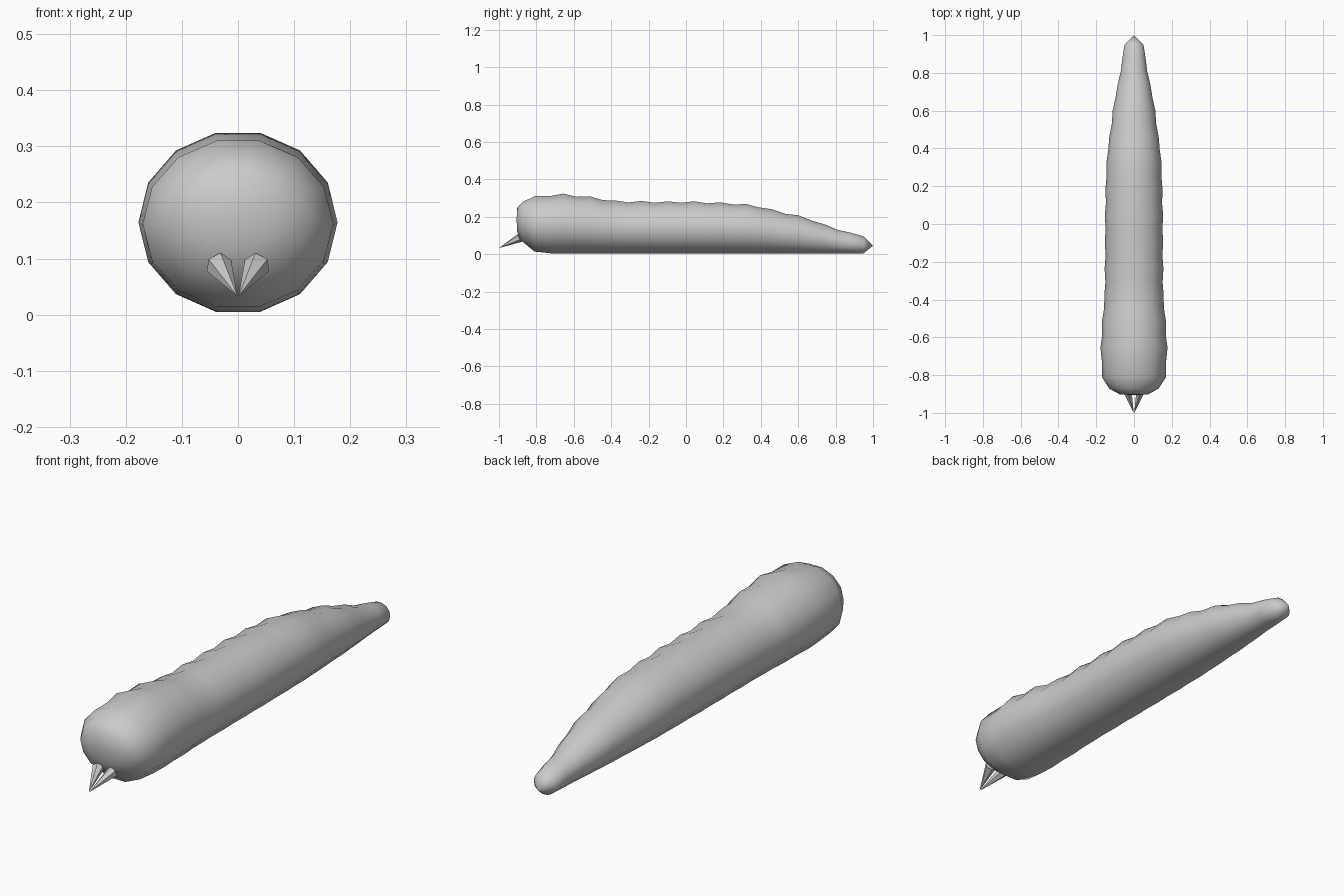
import bpy, bmesh
from math import pi, cos, sin
from mathutils import Vector

if "Cube" in bpy.data.objects:
    bpy.data.objects.remove(bpy.data.objects["Cube"])

SIDES = 14


def finish(name, bm):
    bmesh.ops.recalc_face_normals(bm, faces=bm.faces)
    mesh = bpy.data.meshes.new(name)
    bm.to_mesh(mesh)
    bm.free()
    ob = bpy.data.objects.new(name, mesh)
    bpy.context.collection.objects.link(ob)
    return ob


# segmented body: ring stations as (y, bottom z, top z), then evenly spaced ridges
head = [(-0.902, 0.118, 0.25, 0.075), (-0.872, 0.065, 0.28, 0.13),
        (-0.81, 0.014, 0.31, 0.17)]
tops = [0.311, 0.324, 0.307, 0.310, 0.289, 0.287, 0.277, 0.285, 0.275, 0.283,
        0.275, 0.283, 0.272, 0.277, 0.266, 0.268, 0.250, 0.240, 0.216, 0.208,
        0.180, 0.160, 0.130, 0.115, 0.095]
stations = list(head)
for i, top in enumerate(tops):
    y = -0.725 + i * 0.0698
    stations.append((y, 0.005, top, (top - 0.005) / 2 / 0.975 * 1.085))

bm = bmesh.new()
rings = []
for y, low, top, rx in stations:
    rz = (top - low) / 2 / 0.975
    rings.append([bm.verts.new((rx * cos(2 * pi * k / SIDES), y,
                                (low + top) / 2 + rz * sin(2 * pi * k / SIDES)))
                  for k in range(SIDES)])
for a, b in zip(rings, rings[1:]):
    for k in range(SIDES):
        n = (k + 1) % SIDES
        bm.faces.new((a[k], a[n], b[n], b[k]))
# closing fans at the face and the tail tip
for ring, tip in ((rings[0], (0, -0.906, 0.184)), (rings[-1], (0, 1.0, 0.045))):
    v = bm.verts.new(tip)
    for k in range(SIDES):
        bm.faces.new((ring[k], ring[(k + 1) % SIDES], v))
body = finish("body", bm)
for p in body.data.polygons:
    p.use_smooth = True

# pair of pincers meeting at a point
for side, label in ((-1, "left"), (1, "right")):
    tip = Vector((side * 0.001, -1.0, 0.033))
    base = Vector((side * 0.034, -0.888, 0.088))
    axis = tip - base
    bm = bmesh.new()
    bmesh.ops.create_cone(bm, cap_ends=True, segments=6, radius1=0.024,
                          radius2=0, depth=axis.length)
    bmesh.ops.translate(bm, verts=bm.verts, vec=(0, 0, axis.length / 2))
    bmesh.ops.rotate(bm, verts=bm.verts, cent=(0, 0, 0),
                     matrix=axis.to_track_quat('Z', 'Y').to_matrix())
    bmesh.ops.translate(bm, verts=bm.verts, vec=base)
    finish(label + "_pincer", bm)
